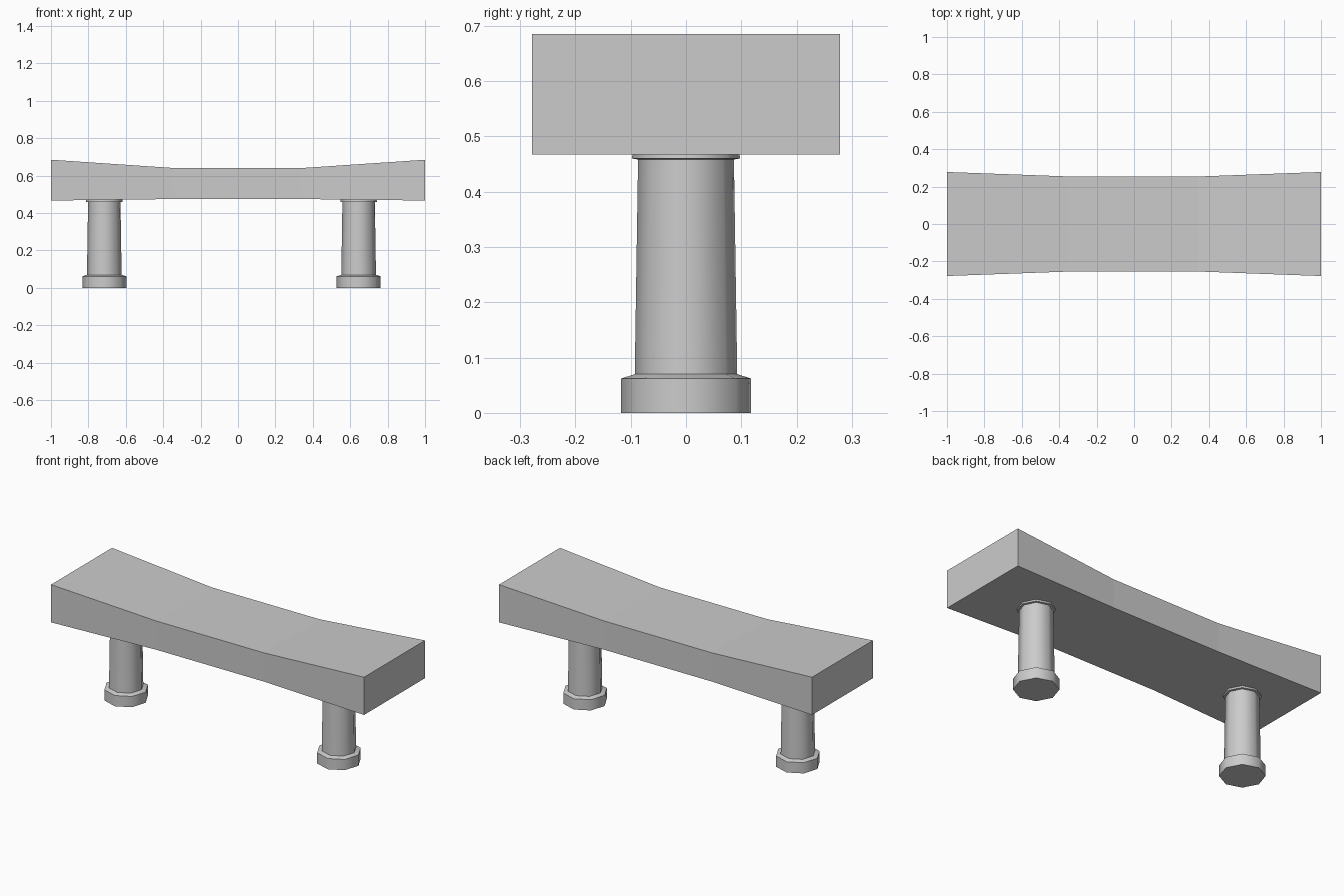
import bpy, bmesh, math

if "Cube" in bpy.data.objects:
    bpy.data.objects.remove(bpy.data.objects["Cube"])

def make_object(name, bm):
    bmesh.ops.recalc_face_normals(bm, faces=bm.faces)
    mesh = bpy.data.meshes.new(name)
    bm.to_mesh(mesh)
    bm.free()
    obj = bpy.data.objects.new(name, mesh)
    bpy.context.collection.objects.link(obj)
    return obj

def loft(name, rings):
    """Skin closed rings of points and cap both ends."""
    bm = bmesh.new()
    loops = [[bm.verts.new(p) for p in ring] for ring in rings]
    n = len(loops[0])
    for a, b in zip(loops, loops[1:]):
        for i in range(n):
            j = (i + 1) % n
            bm.faces.new((a[i], a[j], b[j], b[i]))
    bm.faces.new(loops[0])
    bm.faces.new(loops[-1])
    return make_object(name, bm)

# Seat slab: thicker and wider towards both ends (x, half width, bottom, top)
sections = [(-1, 0.278, 0.467, 0.685), (-0.345, 0.254, 0.475, 0.641),
            (0.345, 0.254, 0.475, 0.641), (1, 0.278, 0.467, 0.685)]
loft("seat", [[(x, -w, lo), (x, w, lo), (x, w, hi), (x, -w, hi)]
              for x, w, lo, hi in sections])

# Legs: eight-sided foot, tapered shaft and thin collar (radius, z)
SIDES = 8
TURN = math.radians(5)
profile = [(0.118, 0), (0.118, 0.062), (0.093, 0.07), (0.087, 0.458),
           (0.098, 0.46), (0.096, 0.48)]

def leg(name, cx):
    angles = [TURN + math.tau * i / SIDES for i in range(SIDES)]
    obj = loft(name, [[(cx + r * math.cos(a), r * math.sin(a), z) for a in angles]
                      for r, z in profile])
    bpy.ops.object.select_all(action='DESELECT')
    obj.select_set(True)
    bpy.context.view_layer.objects.active = obj
    bpy.ops.object.shade_smooth_by_angle(angle=math.radians(60))

leg("left_leg", -0.715)
leg("right_leg", 0.645)
